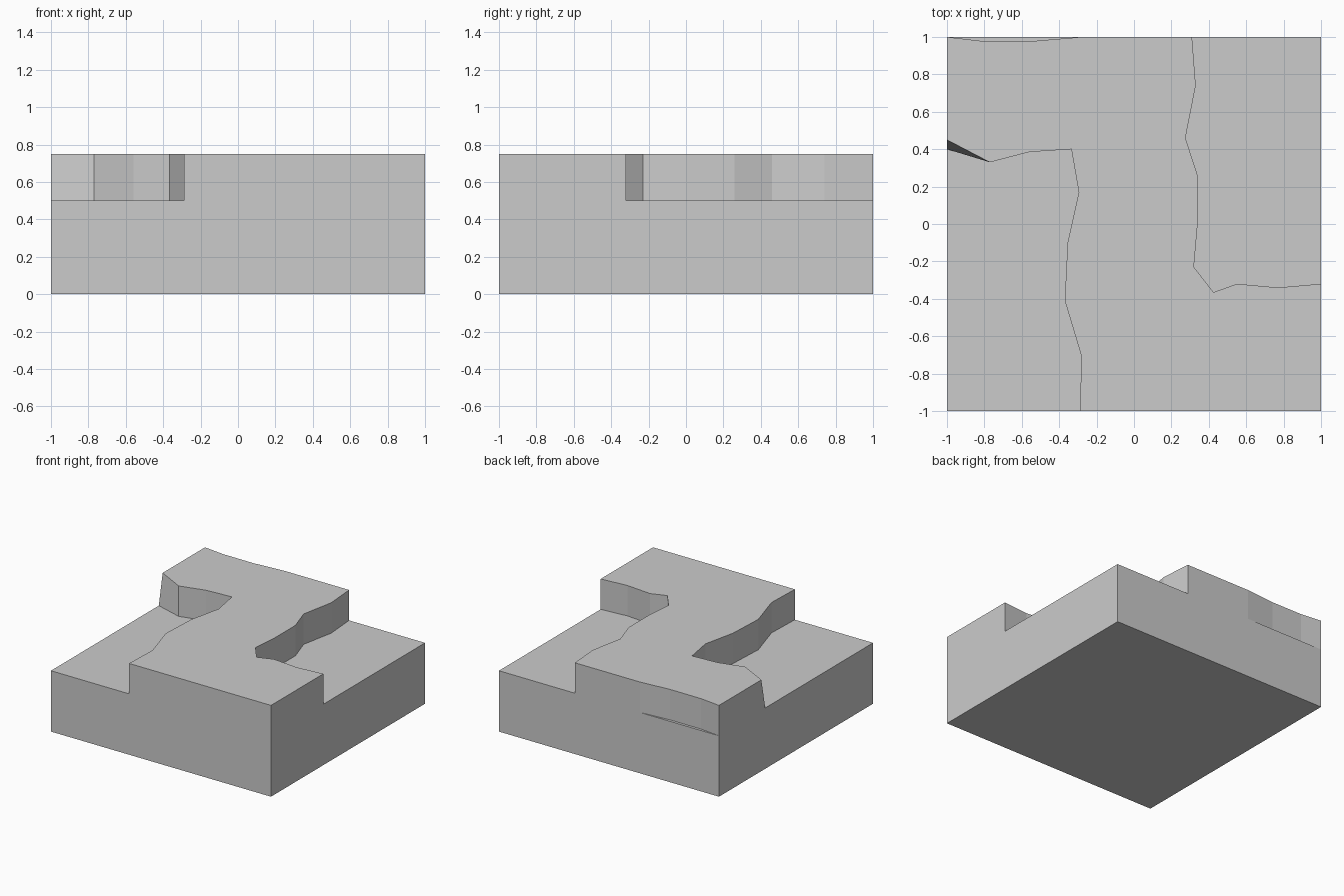
import bpy, bmesh

if "Cube" in bpy.data.objects:
    bpy.data.objects.remove(bpy.data.objects["Cube"])

LOW, TOP = 0.5, 0.75

# Edge lines of the raised ground, seen from above
left_cliff = [(-1, 0.40), (-0.77, 0.33), (-0.56, 0.385), (-0.335, 0.40), (-0.295, 0.17),
              (-0.355, -0.10), (-0.37, -0.41), (-0.28, -0.71), (-0.29, -1)]
left_crest = [(-1, 0.45)] + left_cliff[1:]          # leans back at the outer end
right_cliff = [(1, -0.32), (0.77, -0.34), (0.55, -0.32), (0.425, -0.365), (0.32, -0.23),
               (0.34, 0), (0.34, 0.26), (0.275, 0.46), (0.33, 0.74), (0.31, 1)]
back_notch = [(-0.28, 1), (-0.54, 0.978), (-0.82, 0.979), (-1, 1)]

bm = bmesh.new()


def face(points):
    bm.faces.new([bm.verts.new(p) for p in points])


def level(outline, z):
    face([(x, y, z) for x, y in outline])


def cliff(low, high):
    for a, b, c, d in zip(low, low[1:], high[1:], high):
        face([(*a, LOW), (*b, LOW), (*c, TOP), (*d, TOP)])


# Ground levels
level(left_crest + [(1, -1)] + right_cliff + back_notch, TOP)
level(left_cliff + [(-1, -1)], LOW)
level(right_cliff + [(1, 1)], LOW)
level(back_notch, LOW)
level([(-1, -1), (-1, 1), (1, 1), (1, -1)], 0)

# Cliff walls
cliff(left_cliff, left_crest)
cliff(right_cliff, right_cliff)
cliff(back_notch, back_notch)

# Outer sides: front, right, back, left
face([(x, -1, z) for x, z in [(-1, 0), (1, 0), (1, TOP), (-0.29, TOP), (-0.29, LOW), (-1, LOW)]])
face([(1, y, z) for y, z in [(-1, 0), (1, 0), (1, LOW), (-0.32, LOW), (-0.32, TOP), (-1, TOP)]])
face([(x, 1, z) for x, z in [(1, 0), (-1, 0), (-1, LOW), (-0.28, LOW), (-0.28, TOP),
                             (0.31, TOP), (0.31, LOW), (1, LOW)]])
face([(-1, y, z) for y, z in [(1, 0), (-1, 0), (-1, LOW), (0.40, LOW), (0.45, TOP), (1, TOP), (1, LOW)]])

bmesh.ops.remove_doubles(bm, verts=bm.verts, dist=0.0005)
bmesh.ops.recalc_face_normals(bm, faces=bm.faces)
mesh = bpy.data.meshes.new("cliff_ground_tile")
bm.to_mesh(mesh)
bm.free()
bpy.context.collection.objects.link(bpy.data.objects.new("cliff_ground_tile", mesh))
